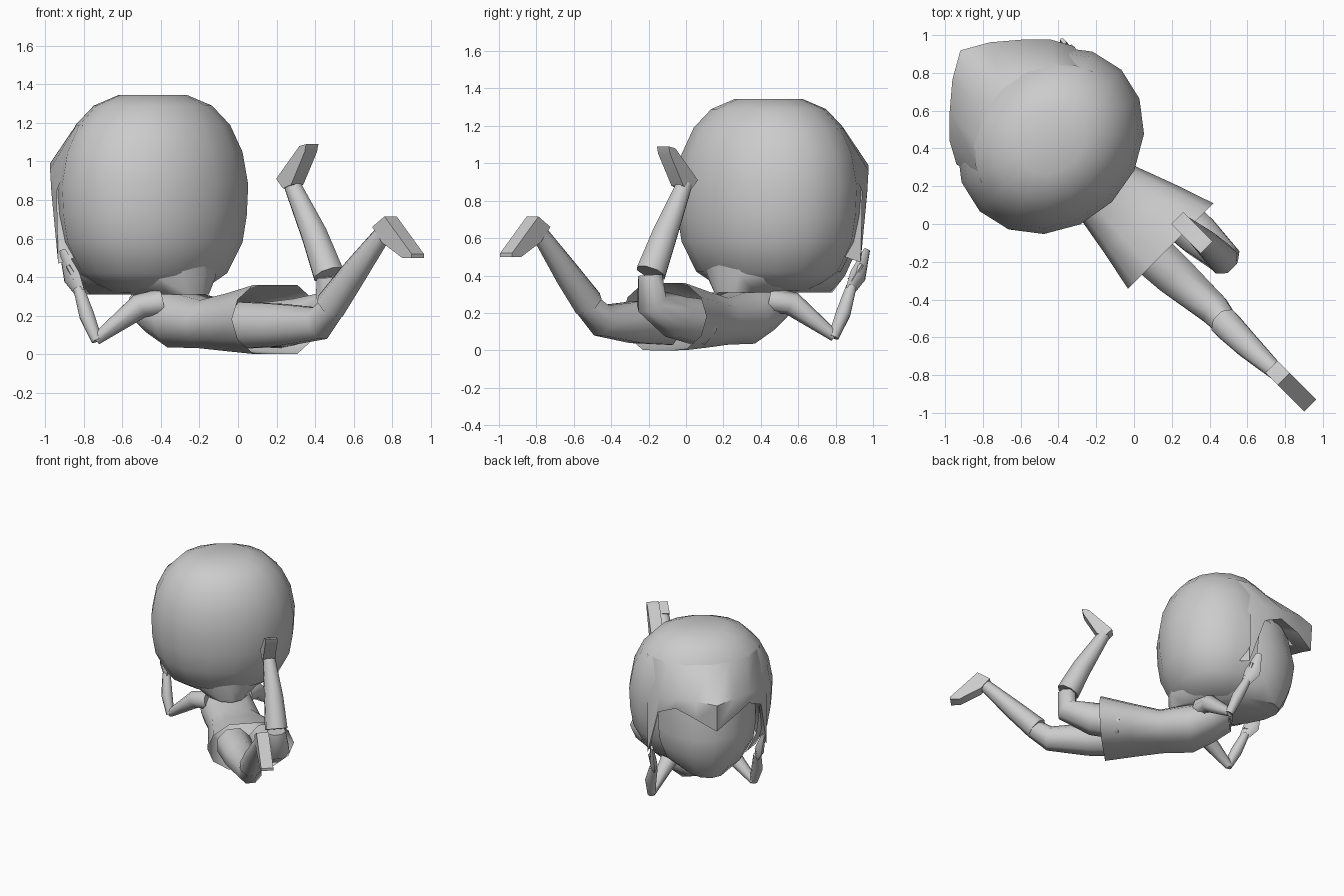
import bpy, bmesh, math
from mathutils import Vector, Matrix

if "Cube" in bpy.data.objects:
    bpy.data.objects.remove(bpy.data.objects["Cube"], do_unlink=True)

grey = bpy.data.materials.new("plain_grey")
grey.use_nodes = True
COL = (0.6, 0.6, 0.6, 1)
grey.diffuse_color = COL
grey.node_tree.nodes["Principled BSDF"].inputs["Base Color"].default_value = COL

# Body frame: u = forward, v = the figure's right, z = up; turned 45 degrees
R = math.sqrt(0.5)
FRAME = Matrix(((-R, R, 0), (R, R, 0), (0, 0, 1)))


def finish(name, bm, angle):
    bmesh.ops.recalc_face_normals(bm, faces=bm.faces)
    me = bpy.data.meshes.new(name)
    bm.to_mesh(me)
    bm.free()
    me.transform(FRAME.to_4x4())
    me.flip_normals()
    me.materials.append(grey)
    ob = bpy.data.objects.new(name, me)
    bpy.context.collection.objects.link(ob)
    bpy.ops.object.select_all(action='DESELECT')
    ob.select_set(True)
    bpy.context.view_layer.objects.active = ob
    bpy.ops.object.shade_smooth_by_angle(angle=math.radians(angle))


def loft(rings, cap=(True, True), drop=None):
    """Skin a list of point rings; drop(centre) removes faces."""
    bm = bmesh.new()
    vs = [[bm.verts.new(p) for p in ring] for ring in rings]
    n = len(vs[0])
    for a, b in zip(vs, vs[1:]):
        for i in range(n):
            j = (i + 1) % n
            bm.faces.new((a[i], a[j], b[j], b[i]))
    if cap[0]:
        bm.faces.new(vs[0])
    if cap[1]:
        bm.faces.new(vs[-1])
    if drop:
        gone = [f for f in bm.faces if drop(f.calc_center_median())]
        bmesh.ops.delete(bm, geom=gone, context='FACES')
    return bm


def tube(name, points, radii, sides=8, flat=1.0):
    """Tapered limb through points; flat thins it sideways."""
    pts = [Vector(p) for p in points]
    rings = []
    for i, p in enumerate(pts):
        d = (pts[min(i + 1, len(pts) - 1)] - pts[max(i - 1, 0)]).normalized()
        a = Vector((0, 1, 0))
        a = (a - d * a.dot(d)).normalized()
        b = d.cross(a)
        ring = []
        for k in range(sides):
            t = 2 * math.pi * (k + 0.5) / sides
            ring.append(p + radii[i] * (a * math.cos(t) * flat + b * math.sin(t)))
        rings.append(ring)
    finish(name, loft(rings), 60)


def oval(uc, z, ru, rv, n=16):
    """Horizontal ring, centred on the body's middle line."""
    return [Vector((uc + ru * math.cos(2 * math.pi * k / n),
                    rv * math.sin(2 * math.pi * k / n), z)) for k in range(n)]


# Hair: a big rounded shell, open around the face
HU, HRU, HRV = 0.625, 0.46, 0.53
shell = [(0.32, 0.42), (0.36, 0.6), (0.42, 0.78), (0.58, 0.94), (0.72, 0.985), (0.88, 1.0),
         (1.05, 0.94), (1.19, 0.81), (1.29, 0.62), (1.345, 0.36)]
finish("hair", loft([oval(HU, z, HRU * s, HRV * s) for z, s in shell],
                    drop=lambda c: c.x > 0.88 and 0.37 < c.z < 0.9), 60)

# Face inside the opening
face = [(0.31, 0.66, 0.40, 0.20), (0.40, 0.68, 0.43, 0.31), (0.52, 0.70, 0.45, 0.37),
        (0.66, 0.70, 0.47, 0.39), (0.92, 0.70, 0.42, 0.39)]
finish("face", loft([oval(u, z, a, b) for z, u, a, b in face]), 50)

# Fringe: hair swept forward to a central point, with side arches and side locks
half = [(0, 0.00, 1.30, 1.00, 0.79), (20, 0.14, 1.22, 1.01, 0.86), (42, 0.27, 1.11, 0.99, 0.91),
        (60, 0.38, 1.00, 0.96, 0.84), (75, 0.44, 0.89, 0.85, 0.47)]
edge = [(-a, -v, u, zm, zl) for a, v, u, zm, zl in reversed(half[1:])] + half
bm = bmesh.new()
rows = [[], [], [], []]
for a, v, u, zm, zl in edge:
    t = math.radians(a)
    top = (HU + HRU * 0.81 * math.cos(t), HRV * 0.81 * math.sin(t), 1.19)
    profile = [top, (u, v, zm), (u - 0.01, v, zl), (u - 0.14, v * 0.85, zl + 0.05)]
    for row, p in zip(rows, profile):
        row.append(bm.verts.new(p))
for a, b in zip(rows, rows[1:]):
    for i in range(len(edge) - 1):
        bm.faces.new((a[i], a[i + 1], b[i + 1], b[i]))
finish("fringe", bm, 50)

# Torso flaring into an open skirt
sections = [(-0.22, 0.055, 0.18, 0.32, 0.18), (0.0, 0.04, 0.165, 0.26, 0.15),
            (0.2, 0.02, 0.155, 0.205, 0.125), (0.42, 0, 0.18, 0.20, 0.145),
            (0.58, 0, 0.225, 0.18, 0.115), (0.70, 0, 0.25, 0.11, 0.08)]
rings = []
for u, vc, zc, w, h in sections:
    ring = []
    for k in range(12):
        t = 2 * math.pi * k / 12
        ring.append((u, vc + w * math.cos(t), zc + h * max(-1, min(1, math.sin(t) * 1.15))))
    rings.append(ring)
finish("torso_and_skirt", loft(rings, cap=(False, True)), 60)

tube("neck", [(0.57, 0, 0.24), (0.58, 0, 0.33), (0.60, 0, 0.40)], [0.15, 0.14, 0.12], 10)

# Arms, bent up to the cheeks; the right one reaches a little further forward
for side, s in (("right", 1), ("left", -1)):
    def at(u, v, z):
        return (u + 0.04 * s, v * s, z)
    tube(side + "_upper_arm", [at(0.46, 0.14, 0.27), at(0.53, 0.23, 0.25), at(0.70, 0.385, 0.075)],
         [0.07, 0.065, 0.03])
    tube(side + "_forearm", [at(0.69, 0.385, 0.07), at(0.75, 0.40, 0.2), at(0.82, 0.39, 0.34)],
         [0.03, 0.042, 0.03])
    tube(side + "_hand", [at(0.81, 0.39, 0.32), at(0.86, 0.40, 0.40), at(0.91, 0.42, 0.54)],
         [0.035, 0.06, 0.022], 6, 0.5)
    tube(side + "_thumb", [at(0.82, 0.39, 0.37), at(0.86, 0.43, 0.46)], [0.025, 0.012], 5)

# Legs: thigh to knee, then a sock that starts with a small step, then a pointed foot
legs = {
    "right": ([(-0.08, 0.19, 0.15), (-0.28, 0.2, 0.18), (-0.47, 0.21, 0.26), (-0.47, 0.2, 0.40)],
              [(-0.465, 0.2, 0.415), (-0.36, 0.2, 0.62), (-0.2, 0.19, 0.89)],
              [(-0.14, 0.91), (-0.31, 1.08), (-0.36, 1.09), (-0.35, 1.05), (-0.25, 0.88), (-0.19, 0.86)],
              0.185),
    "left": ([(-0.1, -0.05, 0.15), (-0.34, -0.04, 0.15), (-0.62, -0.02, 0.16), (-0.73, -0.03, 0.25)],
             [(-0.71, -0.03, 0.25), (-0.87, -0.03, 0.41), (-1.10, -0.02, 0.64)],
             [(-1.14, 0.715), (-1.34, 0.52), (-1.34, 0.50), (-1.27, 0.50), (-1.12, 0.58), (-1.05, 0.66)],
             -0.02),
}
for side, (thigh, sock, sole, v) in legs.items():
    tube(side + "_thigh", thigh, [0.13, 0.12, 0.09, 0.07])
    tube(side + "_sock", sock, [0.085, 0.072, 0.045])
    finish(side + "_foot", loft([[(u, v + w, z) for u, z in sole] for w in (-0.045, 0.045)]), 40)
